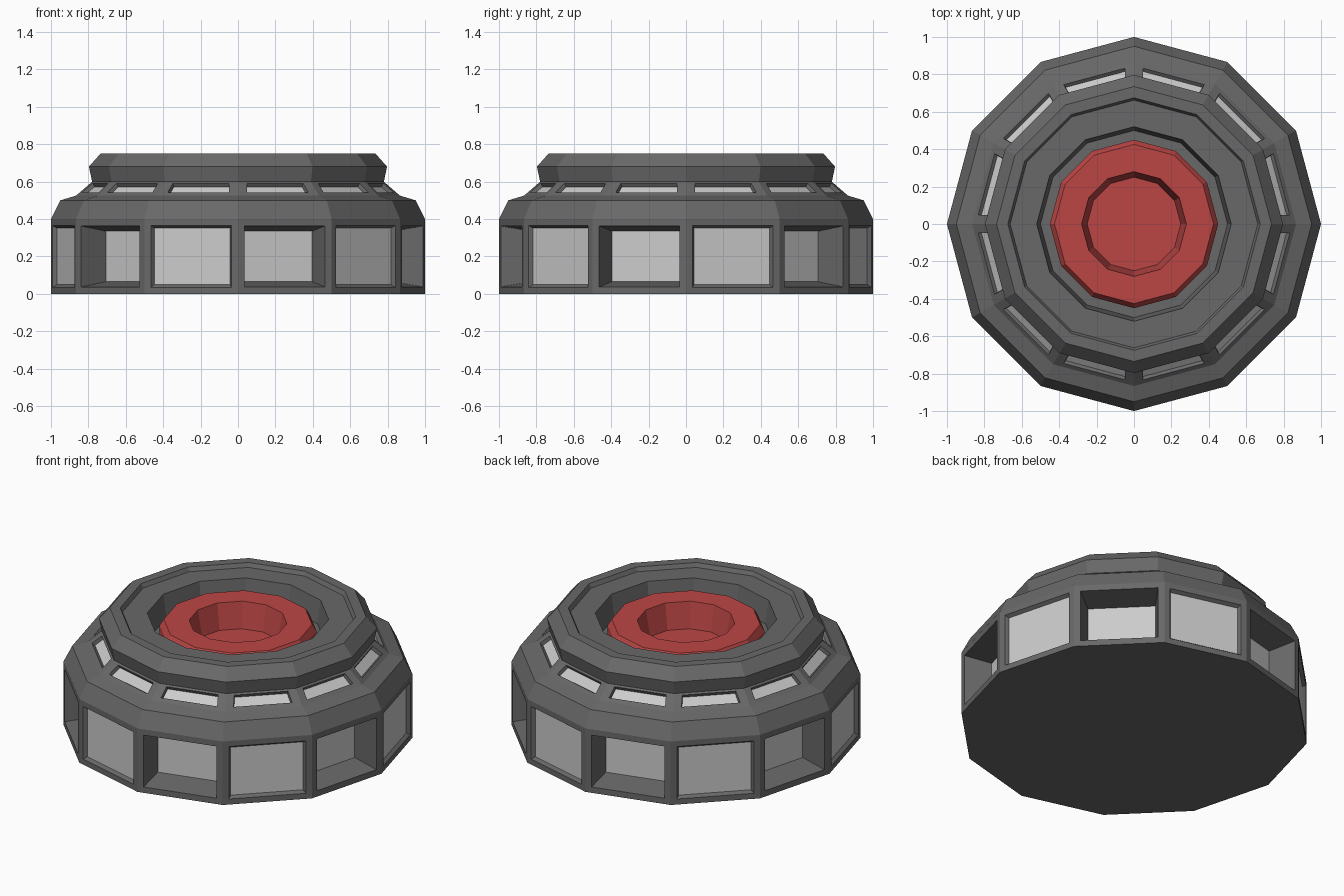
import bpy, bmesh
from math import sin, cos, pi, atan2
from mathutils import Vector

if "Cube" in bpy.data.objects:
    bpy.data.objects.remove(bpy.data.objects["Cube"])

SIDES = 12


def material(name, rgb):
    m = bpy.data.materials.new(name)
    m.diffuse_color = (*rgb, 1)
    m.use_nodes = True
    m.node_tree.nodes["Principled BSDF"].inputs["Base Color"].default_value = m.diffuse_color
    return m


dark = material("dark_grey", (0.14, 0.14, 0.14))
light = material("light_grey", (0.8, 0.8, 0.8))
red = material("red", (0.5, 0.062, 0.06))


def lathe(profile, cap_start=False, cap_end=False):
    """Twelve-sided surface from (radius, z) points; returns bmesh and face bands."""
    bm = bmesh.new()
    rings = [[bm.verts.new((r * cos(2 * pi * i / SIDES), r * sin(2 * pi * i / SIDES), z))
              for i in range(SIDES)] for r, z in profile]
    bands = []
    for a, b in zip(rings, rings[1:]):
        bands.append([bm.faces.new((a[i], a[(i + 1) % SIDES], b[(i + 1) % SIDES], b[i]))
                      for i in range(SIDES)])
    if cap_start:
        bm.faces.new(rings[0][::-1])
    if cap_end:
        bm.faces.new(rings[-1])
    bm.normal_update()
    return bm, bands


def window(bm, face, margin, side_extra, taper, depth):
    """Frame a face, then sink a light panel into it."""
    bmesh.ops.inset_individual(bm, faces=[face], thickness=margin, use_even_offset=True)
    c = face.calc_center_median()
    a = atan2(c.y, c.x)
    t = Vector((-sin(a), cos(a), 0))
    for v in face.verts:
        v.co -= t * side_extra * (1 if (v.co - c).dot(t) > 0 else -1)
    bm.normal_update()
    bmesh.ops.inset_individual(bm, faces=[face], thickness=taper, depth=-depth,
                               use_even_offset=True)
    face.material_index = 1


def finish(bm, name, *mats):
    mesh = bpy.data.meshes.new(name)
    bm.to_mesh(mesh)
    bm.free()
    for m in mats:
        mesh.materials.append(m)
    ob = bpy.data.objects.new(name, mesh)
    bpy.context.collection.objects.link(ob)


# Base drum: alternating shallow and deep side windows, slim windows on the slope
bm, bands = lathe([(1, 0), (1, 0.4), (0.95, 0.5), (0.866, 0.525), (0.77, 0.608), (0.7, 0.608)],
                  cap_start=True)
for i, face in enumerate(bands[0]):
    if i % 2:
        window(bm, face, 0.037, 0, 0.028, 0.16)
    else:
        window(bm, face, 0.035, 0, 0.014, 0.02)
for face in bands[3]:
    window(bm, face, 0.026, 0.022, 0.005, 0.02)
finish(bm, "base_drum", dark, light)

# Upper collar with stepped rim and central well
bm, _ = lathe([(0.7, 0.6), (0.78, 0.6), (0.797, 0.68), (0.735, 0.75), (0.675, 0.75),
               (0.662, 0.725), (0.52, 0.725), (0.5, 0.58), (0.43, 0.58)])
finish(bm, "upper_collar", dark)

# Red hub ring with a sunken floor
bm, _ = lathe([(0.45, 0.57), (0.45, 0.65), (0.425, 0.69), (0.28, 0.69), (0.25, 0.53)],
              cap_end=True)
finish(bm, "red_hub", red)
